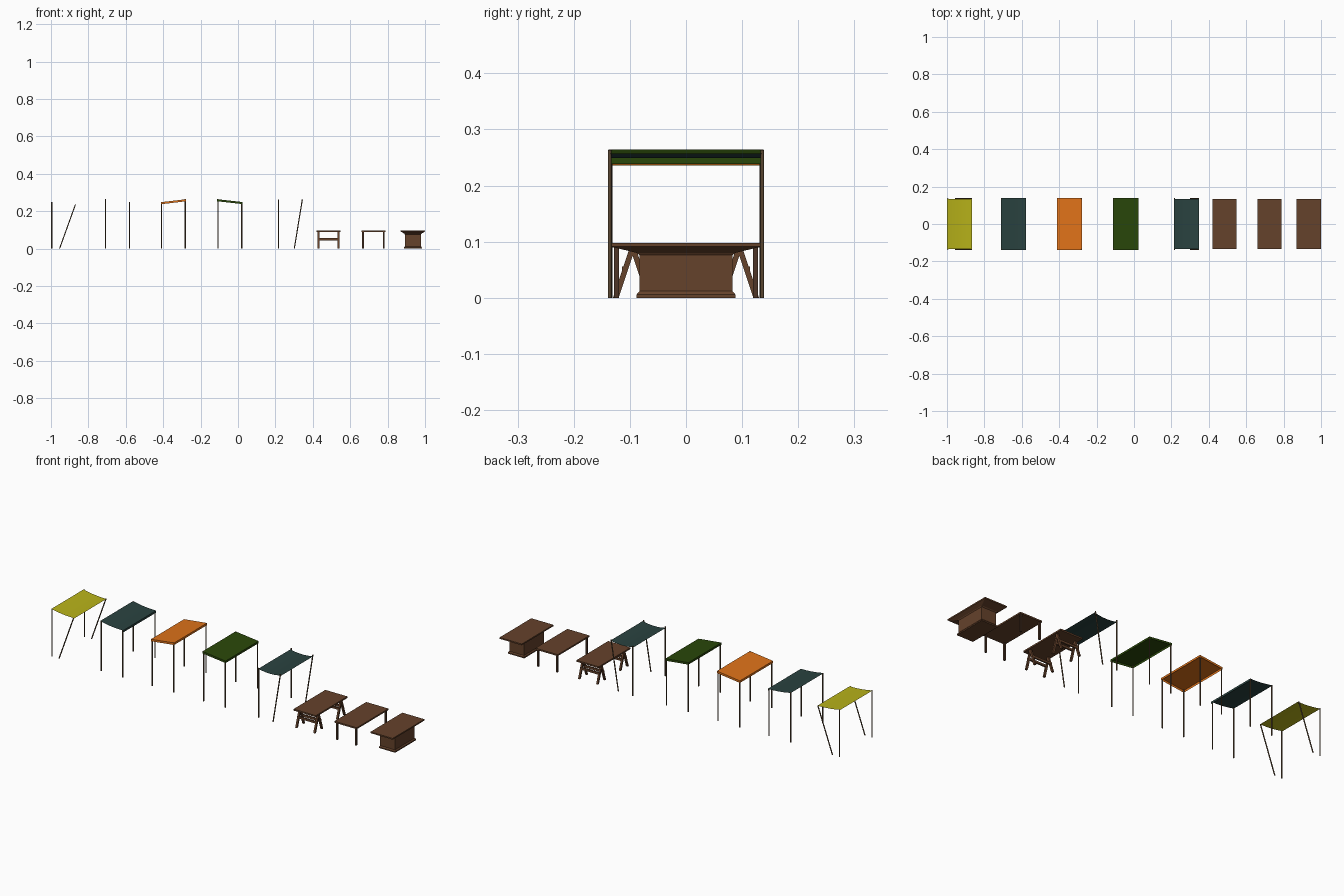
import bpy, bmesh
from mathutils import Vector, Matrix

if "Cube" in bpy.data.objects:
    bpy.data.objects.remove(bpy.data.objects["Cube"])


def material(name, rgb):
    m = bpy.data.materials.new(name)
    m.use_nodes = True
    m.diffuse_color = (*rgb, 1)
    m.node_tree.nodes["Principled BSDF"].inputs["Base Color"].default_value = (*rgb, 1)
    return m


WOOD = material("brown wood", (0.13, 0.054, 0.024))
LEG = material("dark leg wood", (0.075, 0.036, 0.02))
POLE = material("pole wood", (0.12, 0.072, 0.036))
YELLOW = material("yellow cloth", (0.48, 0.45, 0.01))
TEAL = material("teal cloth", (0.023, 0.055, 0.051))
ORANGE = material("orange cloth", (0.74, 0.17, 0.01))
GREEN = material("green cloth", (0.023, 0.064, 0.003))


def finish(name, bm, mat):
    mesh = bpy.data.meshes.new(name)
    bm.to_mesh(mesh)
    bm.free()
    mesh.materials.append(mat)
    obj = bpy.data.objects.new(name, mesh)
    bpy.context.collection.objects.link(obj)
    return obj


def box(name, centre, size, mat):
    bm = bmesh.new()
    bmesh.ops.create_cube(bm, size=1, matrix=Matrix.Translation(centre) @ Matrix.Diagonal((*size, 1)))
    return finish(name, bm, mat)


def shear(bm, a, b, width):
    """Move a unit solid's lower end to a and its upper end to b, kept level."""
    for v in bm.verts:
        end = Vector(b if v.co.z > 0 else a)
        v.co = end + Vector((v.co.x * width, v.co.y * width, 0))


def beam(name, a, b, width, mat):
    bm = bmesh.new()
    bmesh.ops.create_cube(bm, size=1)
    shear(bm, a, b, width)
    return finish(name, bm, mat)


def pole(name, a, b):
    """Round smooth pole with flat ends."""
    bm = bmesh.new()
    bmesh.ops.create_cone(bm, cap_ends=True, segments=10, radius1=0.5, radius2=0.5, depth=1)
    for f in bm.faces:
        f.smooth = len(f.verts) == 4
    shear(bm, a, b, 0.0062)
    return finish(name, bm, POLE)


def loft(name, x, sections, mat):
    """Stack of rectangles (half x, half y, z), capped at both ends."""
    bm = bmesh.new()
    rings = [[bm.verts.new((x + sx * hx, sy * hy, z))
              for sx, sy in ((-1, -1), (1, -1), (1, 1), (-1, 1))] for hx, hy, z in sections]
    for lo, hi in zip(rings, rings[1:]):
        for i in range(4):
            j = (i + 1) % 4
            bm.faces.new((lo[i], lo[j], hi[j], hi[i]))
    bm.faces.new(rings[0][::-1])
    bm.faces.new(rings[-1])
    return finish(name, bm, mat)


def cloth(name, x0, x1, z0, z1, half, sag, mat, flaps):
    """Sagging sheet, with hanging flaps on chosen sides: l, r, e (both ends)."""
    bm = bmesh.new()
    n = 8 if sag else 1
    drop = Vector((0, 0, -0.011))
    rows = []
    for i in range(n + 1):
        t = i / n
        z = z0 + (z1 - z0) * t - 4 * sag * t * (1 - t)
        rows.append([bm.verts.new((x0 + (x1 - x0) * t, y, z)) for y in (-half, half)])
    for a, b in zip(rows, rows[1:]):
        bm.faces.new((a[0], b[0], b[1], a[1])).smooth = sag > 0
    edges = []
    if "l" in flaps:
        edges.append(rows[0][::-1])
    if "r" in flaps:
        edges.append(rows[-1])
    if "e" in flaps:
        edges += [[r[0] for r in rows], [r[1] for r in rows[::-1]]]
    for edge in edges:
        top = [bm.verts.new(v.co) for v in edge]
        low = [bm.verts.new(v.co + drop) for v in edge]
        for i in range(len(edge) - 1):
            bm.faces.new((top[i], low[i], low[i + 1], top[i + 1]))
    return finish(name, bm, mat)


def canopy(label, x0, z0, z1, mat, sag, flaps="", slant=0, proud=0, half=0.1385, pole_y=0.1345):
    """Awning on four poles; slant moves the right feet inward."""
    x1 = x0 + 0.135
    cloth(label + "_canopy", x0, x1, z0, z1, half, sag, mat, flaps)
    left, right = x0 + 0.004, x1 - 0.004
    for side, y in (("front", -pole_y), ("back", pole_y)):
        pole(f"{label}_{side}_left_pole", (left, y, 0), (left, y, z0 + proud))
        pole(f"{label}_{side}_right_pole", (right - slant, y, 0), (right, y, z1 + proud))


# Awnings, the slanted ones with poles outside the cloth
canopy("yellow", -1.0, 0.250, 0.236, YELLOW, 0.004, slant=0.085, half=0.1345, pole_y=0.136)
canopy("teal", -0.712, 0.264, 0.250, TEAL, 0.004, flaps="r")
canopy("orange", -0.413, 0.248, 0.264, ORANGE, 0, flaps="lre")
canopy("green", -0.111, 0.264, 0.249, GREEN, 0, flaps="lre")
canopy("sagging_teal", 0.213, 0.257, 0.257, TEAL, 0.008, slant=0.043, proud=0.006,
       half=0.1345, pole_y=0.136)

# Trestle table
TOP_SIZE, TOP_Z = (0.130, 0.266, 0.008), 0.094
x = 0.484
box("trestle_table_top", (x, 0, TOP_Z), TOP_SIZE, WOOD)
for sy in (-1, 1):
    for sx in (-1, 1):
        lx = x + sx * 0.053
        for foot in (0.125, 0.065):
            beam("trestle_leg", (lx, sy * foot, 0), (lx, sy * 0.095, 0.09), 0.010, WOOD)
    for bar in (0.110, 0.080):
        box("trestle_crossbar", (x, sy * bar, 0.050), (0.116, 0.008, 0.011), WOOD)

# Four-legged table
x = 0.724
box("plain_table_top", (x, 0, TOP_Z), TOP_SIZE, WOOD)
for sx in (-1, 1):
    for sy in (-1, 1):
        box("plain_table_leg", (x + sx * 0.056, sy * 0.124, 0.045), (0.009, 0.009, 0.09), LEG)

# Pedestal counter with tapered underside and plinth
loft("pedestal_counter", 0.935, [
    (0.048, 0.088, 0), (0.048, 0.088, 0.006), (0.043, 0.083, 0.012), (0.043, 0.083, 0.076),
    (0.046, 0.088, 0.080), (0.065, 0.133, 0.091), (0.065, 0.133, 0.098)], WOOD)
